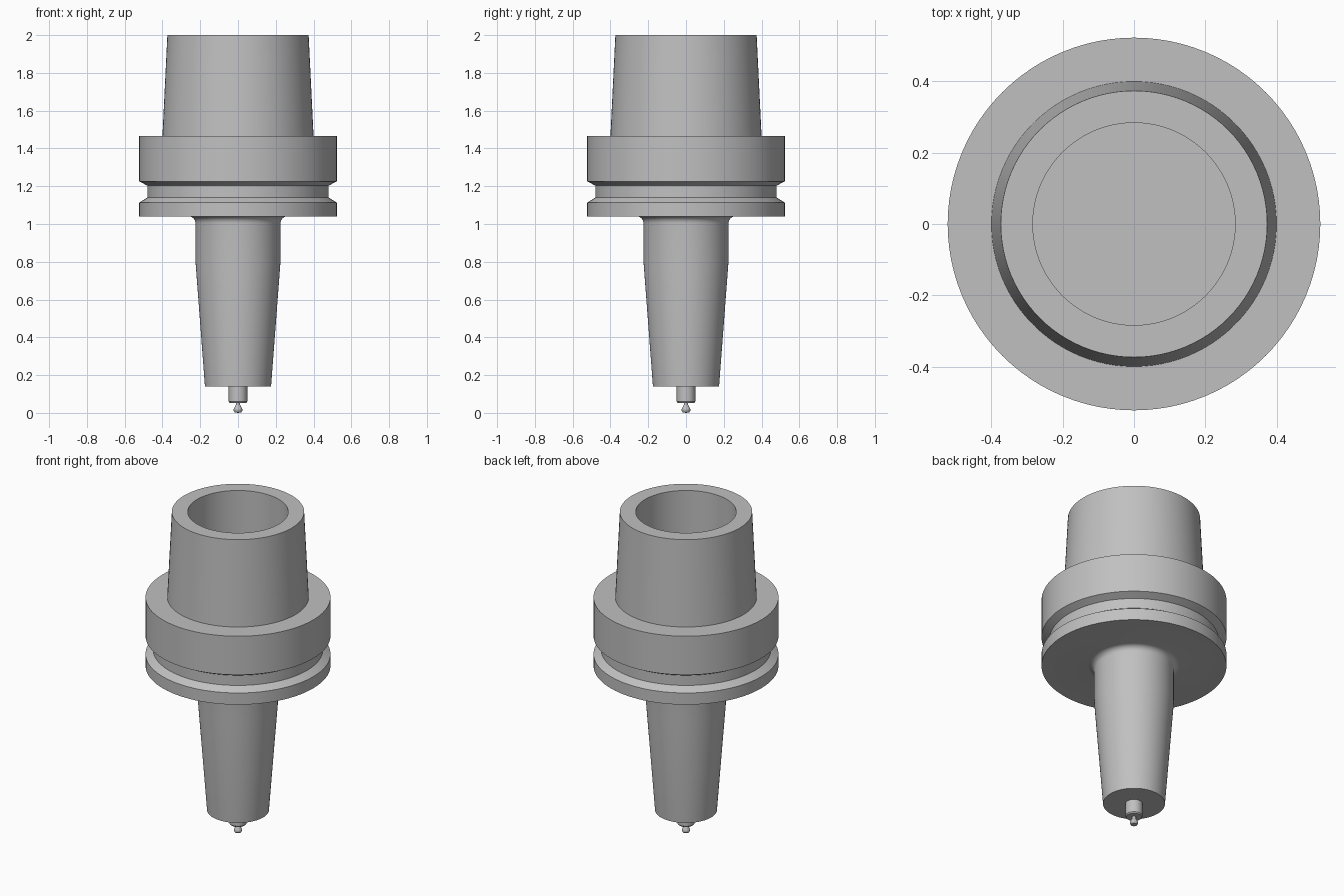
import bpy
import bmesh
import math

SIDES = 96

cube = bpy.data.objects.get("Cube")
if cube:
    bpy.data.objects.remove(cube, do_unlink=True)

# Single grey steel finish
steel = bpy.data.materials.new("grey_steel")
steel.use_nodes = True
colour = (0.53, 0.53, 0.53, 1)
steel.diffuse_color = colour
steel.node_tree.nodes["Principled BSDF"].inputs["Base Color"].default_value = colour


def lathe(name, profile, sides=SIDES):
    """Spin a (radius, height) profile, listed bottom to top, about z."""
    bm = bmesh.new()
    verts = [bm.verts.new((r, 0, z)) for r, z in profile]
    edges = [bm.edges.new(pair) for pair in zip(verts, verts[1:])]
    bmesh.ops.spin(bm, geom=verts + edges, cent=(0, 0, 0), axis=(0, 0, 1),
                   angle=math.tau, steps=sides, use_duplicate=False)
    bmesh.ops.remove_doubles(bm, verts=bm.verts, dist=0.0002)
    bmesh.ops.recalc_face_normals(bm, faces=bm.faces)
    mesh = bpy.data.meshes.new(name)
    bm.to_mesh(mesh)
    bm.free()
    mesh.materials.append(steel)
    obj = bpy.data.objects.new(name, mesh)
    bpy.context.collection.objects.link(obj)
    bpy.ops.object.select_all(action="DESELECT")
    obj.select_set(True)
    bpy.context.view_layer.objects.active = obj
    bpy.ops.object.shade_smooth_by_angle(angle=math.radians(25))
    return obj


# Holder: tapered nose, filleted root, grooved flange and hollow taper
fillet = [(0.26 - 0.035 * math.cos(a), 1.005 + 0.035 * math.sin(a))
          for a in (math.pi / 2 * i / 6 for i in range(7))]
nose = [(0, 0.14), (0.175, 0.14), (0.225, 0.8)]
flange = [(0.523, 1.04), (0.523, 1.113), (0.48, 1.14), (0.48, 1.203),
          (0.523, 1.226), (0.523, 1.467)]
hollow_taper = [(0.4, 1.467), (0.374, 2), (0.284, 2), (0.284, 1.467), (0, 1.467)]
lathe("holder_body", nose + fillet + flange + hollow_taper)

# Cutter shank with a small chamfer at the lower end
lathe("cutter_shank", [(0, 0.053), (0.044, 0.053), (0.049, 0.06),
                       (0.049, 0.145), (0, 0.145)], 48)

# Flared cutting tip on a thin neck
lathe("cutter_tip", [(0, 0), (0.018, 0.003), (0.023, 0.012), (0.023, 0.02),
                     (0.011, 0.043), (0.011, 0.056), (0, 0.056)], 32)
